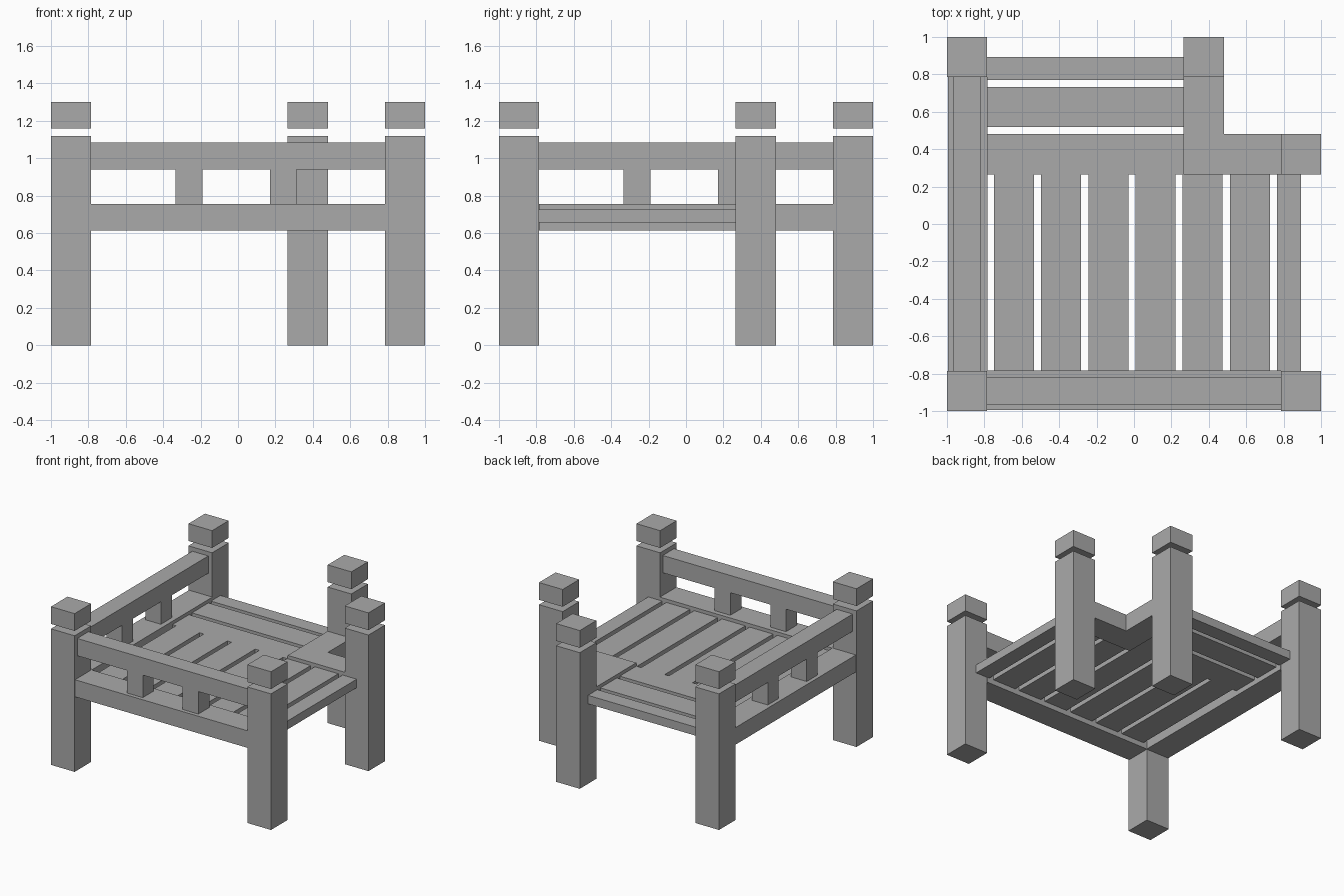
import bpy

cube = bpy.data.objects.get("Cube")
if cube:
    bpy.data.objects.remove(cube, do_unlink=True)

# One plain grey for the whole structure
grey = bpy.data.materials.new("plain_grey")
grey.use_nodes = True
colour = (0.4, 0.4, 0.4, 1)
grey.diffuse_color = colour
grey.node_tree.nodes["Principled BSDF"].inputs["Base Color"].default_value = colour


def box(name, xs, ys, zs):
    """Box between the given (low, high) limits on each axis."""
    bpy.ops.mesh.primitive_cube_add(
        size=1, location=[sum(s) / 2 for s in (xs, ys, zs)])
    ob = bpy.context.object
    ob.name = name
    ob.scale = [s[1] - s[0] for s in (xs, ys, zs)]
    bpy.ops.object.transform_apply(location=False, rotation=False, scale=True)
    ob.data.materials.append(grey)
    return ob


def around(centre, half):
    return (centre - half, centre + half)


OUT = 0.8925              # centre line of the outer posts
STEP = 0.373              # centre line of the notched corner
HALF = 0.1075             # half a post width
IN = OUT - HALF           # inner face of the outer posts
NOTCH = (STEP - HALF, STEP + HALF)
BEAM_Z = (0.615, 0.755)
SLAT_Z = (0.657, 0.727)
RAIL_Z = (0.941, 1.083)

# Posts with separate caps
posts = {
    "front_right": (-OUT, -OUT), "front_left": (OUT, -OUT),
    "back_right": (-OUT, OUT), "notch_back": (STEP, OUT),
    "notch_side": (OUT, STEP),
}
for name, (x, y) in posts.items():
    box(name + "_post", around(x, HALF), around(y, HALF), (0, 1.118))
    box(name + "_cap", around(x, HALF), around(y, HALF), (1.158, 1.3))


# Railings on the front and one side
def railing(side, along_x):
    def part(name, run, across, zs):
        xs, ys = (run, across) if along_x else (across, run)
        box(side + name, xs, ys, zs)

    part("_lower_beam", (-IN, IN), (-0.995, -0.782), BEAM_Z)
    part("_hand_rail", (-IN, IN), around(-OUT, 0.073), RAIL_Z)
    for i, centre in enumerate((-0.262, 0.243)):
        part(f"_baluster_{i + 1}", around(centre, 0.071),
             around(-OUT, 0.071), (BEAM_Z[1], RAIL_Z[0]))


railing("front", True)
railing("side", False)

# Raised beams of the notched corner
box("notch_beam_across", (NOTCH[0], IN), NOTCH, BEAM_Z)
box("notch_beam_back", NOTCH, (NOTCH[1], IN), BEAM_Z)

# Floor slats running front to back, the last one narrower
for i in range(7):
    left = -0.749 + i * 0.2523
    right = 0.893 if i == 6 else left + 0.214
    box(f"floor_slat_{i + 1}", (left, right), (-0.785, NOTCH[0]), SLAT_Z)

# Cross boards at the back
for i, ys in enumerate((NOTCH, (0.519, 0.733), (0.77, 0.893))):
    box(f"cross_board_{i + 1}", (-0.785, NOTCH[0]), ys, SLAT_Z)
